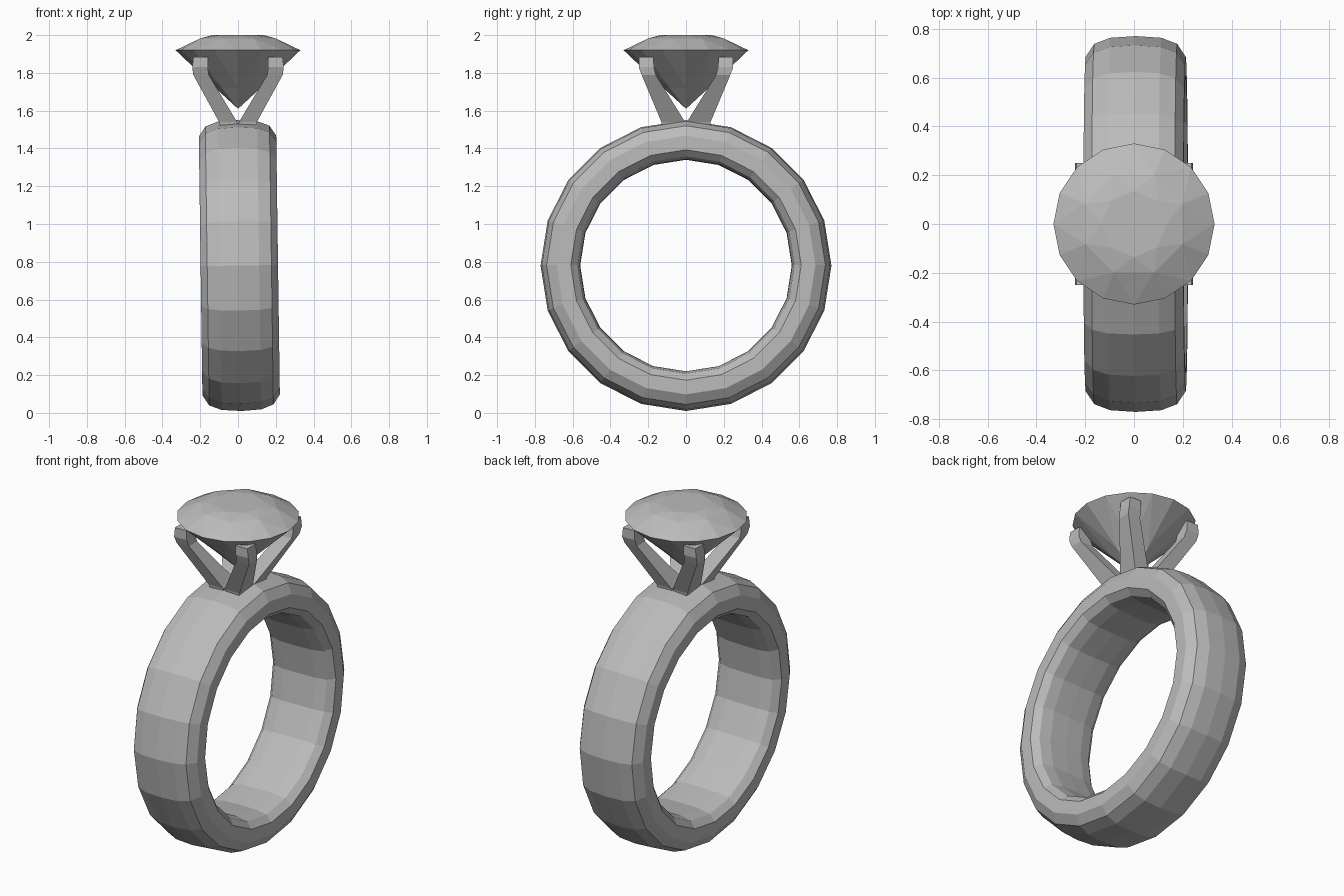
import bpy
from math import sin, cos, pi, radians

cube = bpy.data.objects.get("Cube")
if cube:
    bpy.data.objects.remove(cube, do_unlink=True)

grey = bpy.data.materials.new("plain grey")
grey.use_nodes = True
colour = (0.5, 0.5, 0.5, 1)
grey.diffuse_color = colour
grey.node_tree.nodes["Principled BSDF"].inputs["Base Color"].default_value = colour


def make(name, verts, faces):
    mesh = bpy.data.meshes.new(name)
    mesh.from_pydata(verts, [], faces)
    mesh.materials.append(grey)
    obj = bpy.data.objects.new(name, mesh)
    bpy.context.collection.objects.link(obj)
    return obj


def circle(radius, z, count, offset=0.0):
    return [(radius * cos(2 * pi * (i + offset) / count),
             radius * sin(2 * pi * (i + offset) / count), z) for i in range(count)]


# Band: a rounded section (x, radius) revolved around the x axis
half = [(0.105, 0.763), (0.17, 0.738), (0.205, 0.685),
        (0.205, 0.61), (0.17, 0.575), (0.105, 0.562)]
section = [(0, 0.77)] + half + [(0, 0.56)] + [(-x, r) for x, r in reversed(half)]
SIDES, N = 20, len(section)
verts = [(x, r * sin(2 * pi * i / SIDES), r * cos(2 * pi * i / SIDES))
         for i in range(SIDES) for x, r in section]
faces = []
for i in range(SIDES):
    a, b = i * N, (i + 1) % SIDES * N
    for j in range(N):
        k = (j + 1) % N
        faces.append((a + j, a + k, b + k, b + j))
band = make("band", verts, faces)
band.location = (0.007, 0, 0.78)
band.rotation_euler.y = radians(-0.8)

# Gem: table, star, kite and girdle facets above, pavilion below
table, star, girdle, lower = 0, 8, 16, 32
verts = (circle(0.135, 2.0, 8) + circle(0.215, 1.983, 8, 0.5)
         + circle(0.33, 1.92, 16) + circle(0.12, 1.72, 8) + [(0, 0, 1.61)])
culet = len(verts) - 1
faces = [tuple(range(8))]
for i in range(8):
    n, p = (i + 1) % 8, (i - 1) % 8
    g0, g1, g2 = girdle + 2 * i, girdle + 2 * i + 1, girdle + 2 * n
    faces += [(table + i, star + i, table + n),
              (table + i, star + p, star + i),
              (star + p, g0, star + i),
              (star + i, g0, g1), (star + i, g1, g2),
              (g0, lower + i, g1), (g1, lower + n, g2),
              (g1, lower + i, lower + n),
              (lower + i, culet, lower + n)]
make("gem", verts, faces)

# Prongs: square bars, each level is (x in, x out, y in, y out, z)
levels = [(0.0, 0.09, 0.0, 0.125, 1.51),
          (0.005, 0.1, 0.005, 0.13, 1.54),
          (0.155, 0.237, 0.16, 0.235, 1.79),
          (0.16, 0.242, 0.17, 0.25, 1.83),
          (0.16, 0.236, 0.172, 0.25, 1.885)]
for side, sx in (("left", 1), ("right", -1)):
    for end, sy in (("front", -1), ("back", 1)):
        verts = []
        for x0, x1, y0, y1, z in levels:
            verts += [(sx * x, sy * y, z)
                      for x, y in ((x0, y0), (x1, y0), (x1, y1), (x0, y1))]
        faces = [(3, 2, 1, 0), tuple(range(len(verts) - 4, len(verts)))]
        for a in range(0, len(verts) - 4, 4):
            for j in range(4):
                k = (j + 1) % 4
                faces.append((a + j, a + k, a + 4 + k, a + 4 + j))
        if sx * sy < 0:
            faces = [f[::-1] for f in faces]
        make(f"{end}_{side}_prong", verts, faces)
